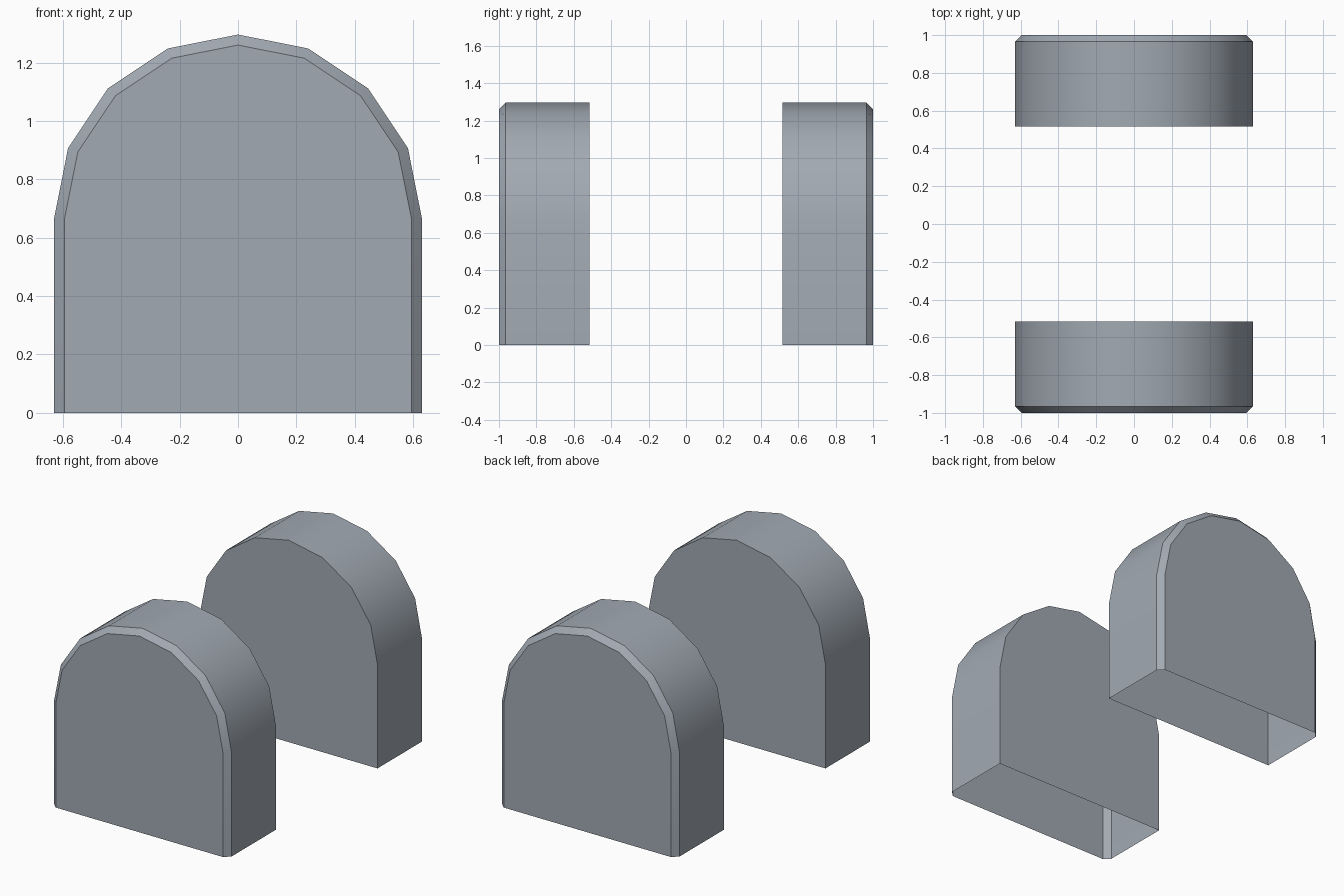
import bpy, bmesh, math

if "Cube" in bpy.data.objects:
    bpy.data.objects.remove(bpy.data.objects["Cube"])

R, R_IN, CZ = 0.63, 0.594, 0.666      # outer radius, chamfered radius, arch centre height
Y_INNER, Y_CHAMFER, Y_OUTER = 0.515, 0.965, 1.0

grey = bpy.data.materials.new("slate grey")
grey.diffuse_color = (0.36, 0.40, 0.45, 1)
grey.use_nodes = True
grey.node_tree.nodes["Principled BSDF"].inputs["Base Color"].default_value = grey.diffuse_color


def arch(radius):
    """Arch outline with an eight-sided half-round top, right foot to left foot."""
    pts = [(radius, 0)]
    for i in range(9):
        a = math.pi * i / 8
        pts.append((radius * math.cos(a), CZ + radius * math.sin(a)))
    return pts + [(-radius, 0)]


def arch_block(name, side):
    bm = bmesh.new()
    rings = [[bm.verts.new((x, side * y, z)) for x, z in arch(r)]
             for y, r in ((Y_INNER, R), (Y_CHAMFER, R), (Y_OUTER, R_IN))]
    # arched wall and chamfer, left open underneath
    for a, b in zip(rings, rings[1:]):
        for i in range(len(a) - 1):
            bm.faces.new((a[i], a[i + 1], b[i + 1], b[i]) if side > 0
                         else (b[i], b[i + 1], a[i + 1], a[i]))
    # flat end walls, wound to face outwards
    inner, outer = rings[0], rings[-1]
    bm.faces.new(inner[::-1] if side > 0 else inner)
    bm.faces.new(outer if side > 0 else outer[::-1])
    bm.normal_update()
    # make sure both end walls and the arch point away from the block
    for f in bm.faces:
        c = f.calc_center_median()
        away = c.x * f.normal.x + (c.y - side * 0.76) * f.normal.y + (c.z - 0.6) * f.normal.z
        if away < 0:
            f.normal_flip()
    me = bpy.data.meshes.new(name)
    bm.to_mesh(me)
    bm.free()
    me.materials.append(grey)
    ob = bpy.data.objects.new(name, me)
    bpy.context.collection.objects.link(ob)
    bpy.ops.object.select_all(action='DESELECT')
    ob.select_set(True)
    bpy.context.view_layer.objects.active = ob
    bpy.ops.object.shade_smooth_by_angle(angle=math.radians(30))


# front and back blocks, mirrored across y = 0
arch_block("front_arch_block", -1)
arch_block("back_arch_block", 1)
